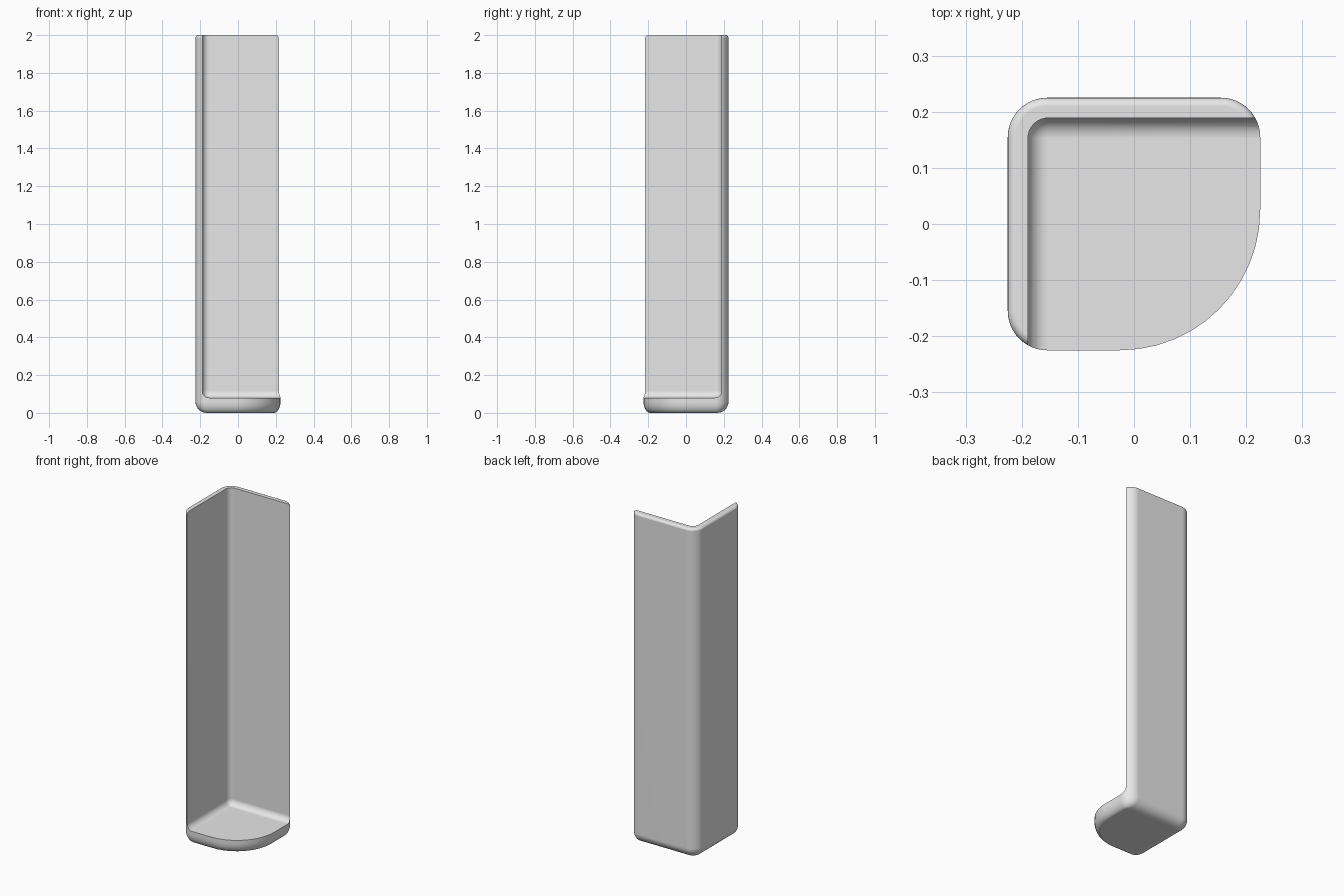
import bpy, bmesh
from math import sin, cos, pi, radians

default_cube = bpy.data.objects.get("Cube")
if default_cube:
    bpy.data.objects.remove(default_cube, do_unlink=True)

HALF, HEIGHT = 0.225, 2.0
WALL, FLOOR = 0.036, 0.08
CORNER, FRONT_CORNER = 0.07, 0.25
STEPS = 12

grey = bpy.data.materials.new("light_grey")
grey.use_nodes = True
grey.diffuse_color = (0.8, 0.8, 0.8, 1)
grey.node_tree.nodes["Principled BSDF"].inputs["Base Color"].default_value = (0.8, 0.8, 0.8, 1)


def outline(z, back_inset, front_inset):
    """Rounded square with one broad corner, inset separately on its two closed and two open sides."""
    x0, x1 = -HALF + back_inset, HALF - front_inset
    y0, y1 = -HALF + front_inset, HALF - back_inset
    small = CORNER - min(back_inset, CORNER - 0.01)
    broad = FRONT_CORNER - front_inset
    corners = [(x1 - small, y1 - small, small), (x0 + small, y1 - small, small),
               (x0 + small, y0 + small, small), (x1 - broad, y0 + broad, broad)]
    points = []
    for i, (cx, cy, r) in enumerate(corners):
        for k in range(STEPS + 1):
            a = (i + k / STEPS) * pi / 2
            points.append((cx + r * cos(a), cy + r * sin(a), z))
    return points


def loft(name, rings):
    bm = bmesh.new()
    loops = [[bm.verts.new(p) for p in ring] for ring in rings]
    count = len(loops[0])
    for low, high in zip(loops, loops[1:]):
        for i in range(count):
            j = (i + 1) % count
            bm.faces.new((low[i], low[j], high[j], high[i]))
    bm.faces.new(loops[0][::-1])
    bm.faces.new(loops[-1])
    mesh = bpy.data.meshes.new(name)
    bm.to_mesh(mesh)
    bm.free()
    obj = bpy.data.objects.new(name, mesh)
    bpy.context.collection.objects.link(obj)
    return obj


# Solid body: rounded underside, straight sides, softly rounded rim
rings = []
for k in range(9):
    a = k / 8 * pi / 2
    rings.append(outline(0.06 * (1 - sin(a)), 0.06 * (1 - cos(a)), 0.035 * (1 - cos(a))))
rings.reverse()
rings = [outline(0.06 * (1 - cos(k / 8 * pi / 2)),
                 0.06 * (1 - sin(k / 8 * pi / 2)),
                 0.035 * (1 - sin(k / 8 * pi / 2))) for k in range(9)]
for k in range(6):
    a = k / 5 * pi / 2
    inset = 0.015 * (1 - cos(a))
    rings.append(outline(HEIGHT - 0.015 * (1 - sin(a)), inset, inset))
body = loft("corner_guard", rings)
body.data.materials.append(grey)

# Rounded block that hollows out the two open sides
bpy.ops.mesh.primitive_cube_add(size=1)
cutter = bpy.context.object
cutter.name = "hollow_cutter"
cutter.hide_render = True
inner = HALF - WALL
bm = bmesh.new()
bmesh.ops.create_cube(bm, size=1)
for v in bm.verts:
    v.co.x = 1 if v.co.x > 0 else -inner
    v.co.y = inner if v.co.y > 0 else -1
    v.co.z = 3 if v.co.z > 0 else FLOOR
bmesh.ops.bevel(bm, geom=bm.edges[:], offset=0.036, segments=8, profile=0.5, affect='EDGES')
bm.to_mesh(cutter.data)
bm.free()
cutter.data.materials.append(grey)

# Cut the hollow and smooth the rounded edges
bpy.ops.object.select_all(action='DESELECT')
body.select_set(True)
bpy.context.view_layer.objects.active = body
cut = body.modifiers.new("Hollow", 'BOOLEAN')
cut.operation = 'DIFFERENCE'
cut.solver = 'EXACT'
cut.object = cutter
bpy.ops.object.modifier_apply(modifier=cut.name)
bpy.data.objects.remove(cutter, do_unlink=True)
bpy.ops.object.shade_smooth_by_angle(angle=radians(35))
normals = body.modifiers.new("Even shading", 'WEIGHTED_NORMAL')
normals.keep_sharp = True
